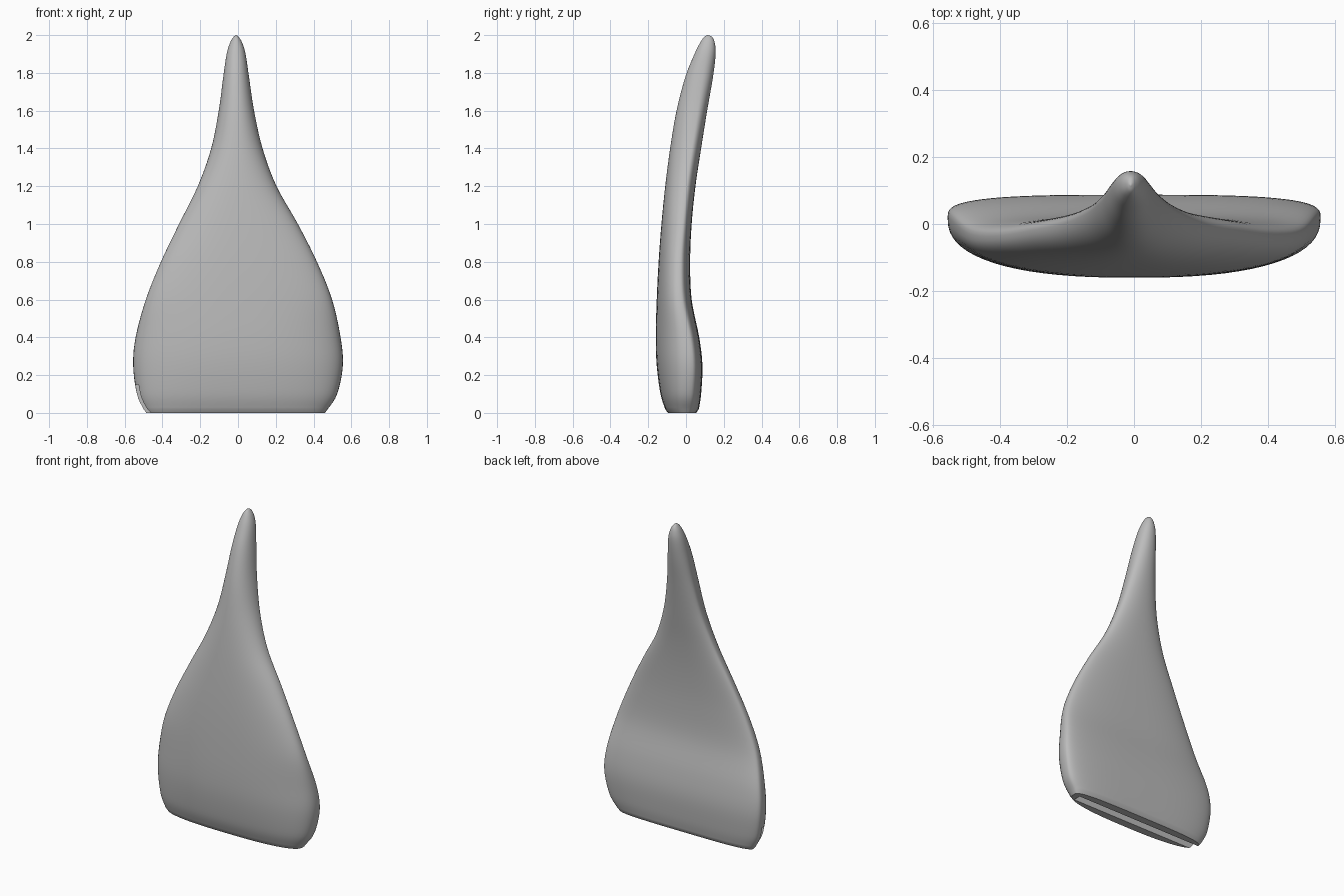
import bpy
import bmesh
from math import cos, sin, pi
from mathutils import Vector

default_cube = bpy.data.objects.get("Cube")
if default_cube:
    bpy.data.objects.remove(default_cube, do_unlink=True)

SIDES = 72
STEPS = 5

# Body outline, one row per level:
# height, right edge, left edge, front, depth of the side edge, back
LEVELS = [Vector(row) for row in (
    (.02, -.5, .475, -.11, 0, .068),
    (.1, -.535, .525, -.135, .01, .08),
    (.25, -.555, .555, -.155, .02, .087),
    (.4, -.542, .543, -.16, .01, .07),
    (.6, -.488, .498, -.155, -.03, .03),
    (.8, -.408, .418, -.145, -.035, .022),
    (1, -.312, .317, -.13, -.02, .03),
    (1.2, -.213, .204, -.11, 0, .05),
    (1.4, -.142, .13, -.084, .03, .08),
    (1.6, -.102, .085, -.05, .06, .112),
    (1.78, -.078, .058, -.003, .085, .143),
    (1.9, -.06, .04, .045, .105, .157),
    (1.96, -.042, .022, .075, .115, .152),
    (1.99, -.024, .004, .096, .118, .138),
    (2, -.012, -.008, .114, .116, .118),
)]


def smooth_levels(rows):
    """Yield levels along a smooth curve through the given rows."""
    last = len(rows) - 1
    for i in range(last):
        a, b, c, d = (rows[min(max(i + k, 0), last)] for k in (-1, 0, 1, 2))
        for s in range(STEPS):
            t = s / STEPS
            yield (b + (c - a) * t / 2 + (a - 2.5 * b + 2 * c - d / 2) * t ** 2
                   + (1.5 * (b - c) + (d - a) / 2) * t ** 3)
    yield rows[last]


def power(value, exponent):
    return (1 if value >= 0 else -1) * abs(value) ** exponent


def ring(bm, level):
    """One closed cross-section: rounded front, flatter back low down."""
    z, right, left, front, side, back = level
    low = max(0, 1 - z / 1.4)
    verts = []
    for k in range(SIDES):
        a = 2 * pi * k / SIDES
        fullness = 2 / (2.1 + (1.4 if sin(a) > 0 else .5) * low)
        x = (left + right) / 2 + (left - right) / 2 * power(cos(a), fullness)
        depth = back - side if sin(a) > 0 else side - front
        verts.append(bm.verts.new((x, side + depth * power(sin(a), fullness), z)))
    return verts


# Body, with a narrow chamfer around the foot
bm = bmesh.new()
foot = LEVELS[0] + Vector((-.02, .014, -.014, .014, 0, -.014))
rings = [ring(bm, level) for level in [foot, *smooth_levels(LEVELS)]]
for lower, upper in zip(rings, rings[1:]):
    for k in range(SIDES):
        n = (k + 1) % SIDES
        bm.faces.new((lower[k], lower[n], upper[n], upper[k]))
bm.faces.new(rings[0][::-1])
bm.faces.new(rings[-1])
bmesh.ops.recalc_face_normals(bm, faces=bm.faces)
mesh = bpy.data.meshes.new("body")
bm.to_mesh(mesh)
bm.free()
body = bpy.data.objects.new("body", mesh)
bpy.context.collection.objects.link(body)

# Plain grey material
grey = bpy.data.materials.new("plain grey")
grey.use_nodes = True
color = (.5, .5, .5, 1)
grey.diffuse_color = color
grey.node_tree.nodes["Principled BSDF"].inputs["Base Color"].default_value = color
mesh.materials.append(grey)

# Slot along the underside, open at the right end
bpy.ops.mesh.primitive_cube_add(size=1, location=(-.14, -.02, .05))
cutter = bpy.context.object
cutter.name = "slot_cutter"
cutter.scale = (1.12, .05, .2)
cutter.hide_render = True
cutter.data.materials.append(grey)
cut = body.modifiers.new("slot", 'BOOLEAN')
cut.operation = 'DIFFERENCE'
cut.solver = 'EXACT'
cut.object = cutter
bpy.ops.object.select_all(action='DESELECT')
body.select_set(True)
bpy.context.view_layer.objects.active = body
bpy.ops.object.modifier_apply(modifier=cut.name)
bpy.data.objects.remove(cutter, do_unlink=True)

bpy.ops.object.shade_smooth_by_angle(angle=pi / 6)
